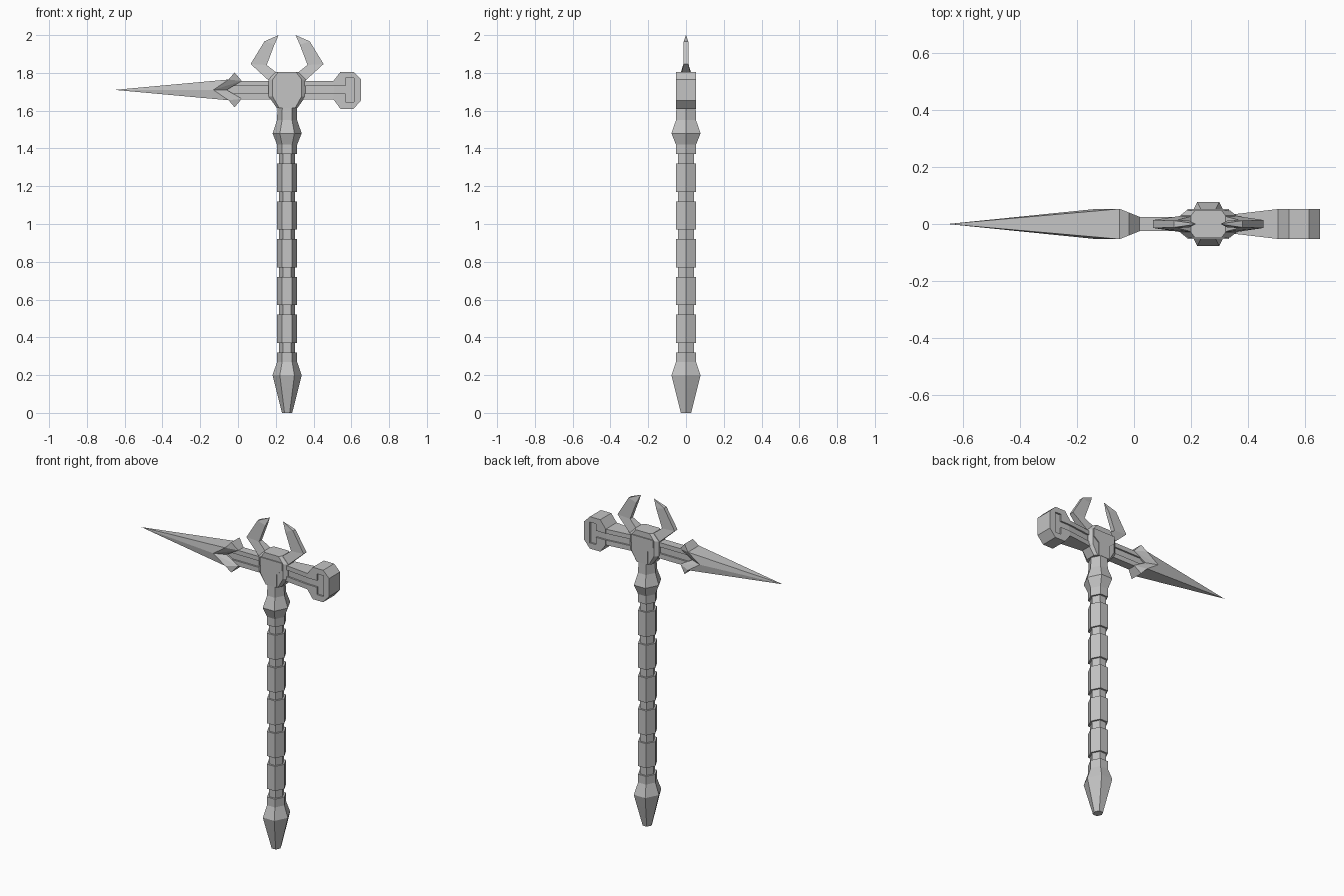
import bpy, bmesh, math

cube = bpy.data.objects.get("Cube")
if cube:
    bpy.data.objects.remove(cube, do_unlink=True)

CX = 0.26      # handle axis
MID = 1.71     # height of the head's long axis

grey = bpy.data.materials.new("plain grey")
grey.use_nodes = True
grey.diffuse_color = (0.55, 0.55, 0.55, 1)
grey.node_tree.nodes["Principled BSDF"].inputs["Base Color"].default_value = (0.55, 0.55, 0.55, 1)


def finish(name, bm):
    bmesh.ops.remove_doubles(bm, verts=bm.verts, dist=1e-5)
    bmesh.ops.recalc_face_normals(bm, faces=bm.faces)
    mesh = bpy.data.meshes.new(name)
    bm.to_mesh(mesh)
    bm.free()
    mesh.materials.append(grey)
    obj = bpy.data.objects.new(name, mesh)
    bpy.context.collection.objects.link(obj)
    return obj


def loft(name, rings):
    """Bridge rings of equal length and cap both ends."""
    bm = bmesh.new()
    loops = [[bm.verts.new(p) for p in ring] for ring in rings]
    n = len(loops[0])
    for a, b in zip(loops, loops[1:]):
        for i in range(n):
            j = (i + 1) % n
            bm.faces.new((a[i], a[j], b[j], b[i]))
    bm.faces.new(loops[0])
    bm.faces.new(loops[-1])
    return finish(name, bm)


def slab(name, outline, half):
    """Front outline (x, z) extruded evenly to both sides of y = 0."""
    return loft(name, [[(x, y, z) for x, z in outline] for y in (-half, half)])


def mirrored(outline):
    """Complete a half outline (dx, z) across the handle axis."""
    return [(CX + x, z) for x, z in outline] + [(CX - x, z) for x, z in reversed(outline)]


# Handle: hexagonal rings with a pommel, five grips and a collar
profile = [(0, .027), (.135, .061), (.2, .077), (.27, .053), (.32, .053), (.32, .042)]
for k in range(5):
    z = .37 + .2 * k
    profile += [(z, .042), (z, .053), (z + .15, .053), (z + .15, .042)]
profile += [(1.37, .042), (1.37, .053), (1.42, .053), (1.48, .077), (1.55, .053), (1.66, .05)]
stretch = 1 / math.sin(math.pi / 3)
hexagon = [(math.cos(i * math.pi / 3), math.sin(i * math.pi / 3) * stretch) for i in range(6)]
loft("handle", [[(CX + r * c, r * s, z) for c, s in hexagon] for z, r in profile])

# Head block with bevelled front and back edges
block = mirrored([(.06, 1.805), (.098, 1.765), (.098, 1.675), (.055, 1.615)])
loft("head_block", [[(CX + (x - CX) * k, y, z) for x, z in block]
                    for y, k in ((-.047, .78), (-.03, 1), (.03, 1), (.047, .78))])
slab("head_brace", mirrored([(.073, 1.772), (.073, 1.725), (.037, 1.695), (.037, 1.615)]), .053)

# Beam: two rails with a recessed core, flaring toward the hammer
plan = [(-.06, .025), (.2, .025), (.34, .033), (.51, .053)]
for name, low, high, inset in (("lower_rail", 1.66, 1.69, 0), ("upper_rail", 1.73, 1.757, 0),
                               ("beam_core", 1.68, 1.74, .01)):
    loft(name, [[(x, -y + inset, low), (x, y - inset, low), (x, y - inset, high), (x, -y + inset, high)]
                for x, y in plan])

# Hammer: octagonal slab with a T slot opening toward the beam
slab("hammer", [(.505, 1.73), (.505, 1.757), (.542, 1.805), (.612, 1.805), (.652, 1.765),
                (.652, 1.655), (.612, 1.61), (.542, 1.61), (.505, 1.66), (.505, 1.69),
                (.57, 1.69), (.57, 1.645), (.613, 1.645), (.613, 1.772), (.57, 1.772), (.57, 1.73)], .053)
slab("hammer_core", [(.507, 1.68), (.55, 1.64), (.63, 1.64), (.63, 1.78), (.55, 1.78), (.507, 1.74)], .043)

# Spike: long pyramid ending in swept-back barbs around the beam
bm = bmesh.new()
tip = (-.653, 0, MID)


def spike_points(side, up):
    ridge = (-.13, .053 * side, MID)
    edge = (-.05, .053 * side, MID + .055 * up)
    barb = (-.018, .04 * side, MID + .092 * up)
    heel = (.02, .025 * side, MID + .047 * up)
    notch = (-.06, .025 * side, MID)
    return ridge, edge, barb, heel, notch


def face(*points):
    bm.faces.new([bm.verts.new(p) for p in points])


for side in (-1, 1):
    for up in (-1, 1):
        ridge, edge, barb, heel, notch = spike_points(side, up)
        face(tip, ridge, edge)
        face(ridge, edge, heel)
        face(edge, barb, heel)
        face(ridge, heel, notch)
for up in (-1, 1):
    a, b = spike_points(-1, up), spike_points(1, up)
    face(tip, a[1], b[1])
    for i in (1, 2, 3):
        j = i + 1
        face(a[i], b[i], b[j], a[j])
finish("spike", bm)

# Horns: outer and inner edges, thick at the root and pointed at the tip
stations = [((.098, 1.76), (.055, 1.80), .028), ((.193, 1.847), (.108, 1.842), .014),
            ((.12, 1.967), (.067, 1.95), .012), ((.045, 2.0), (.0455, 1.998), .001)]
for name, side in (("left_horn", 1), ("right_horn", -1)):
    loft(name, [[(CX + side * o[0], -t, o[1]), (CX + side * o[0], t, o[1]),
                 (CX + side * i[0], t, i[1]), (CX + side * i[0], -t, i[1])]
                for o, i, t in stations])
